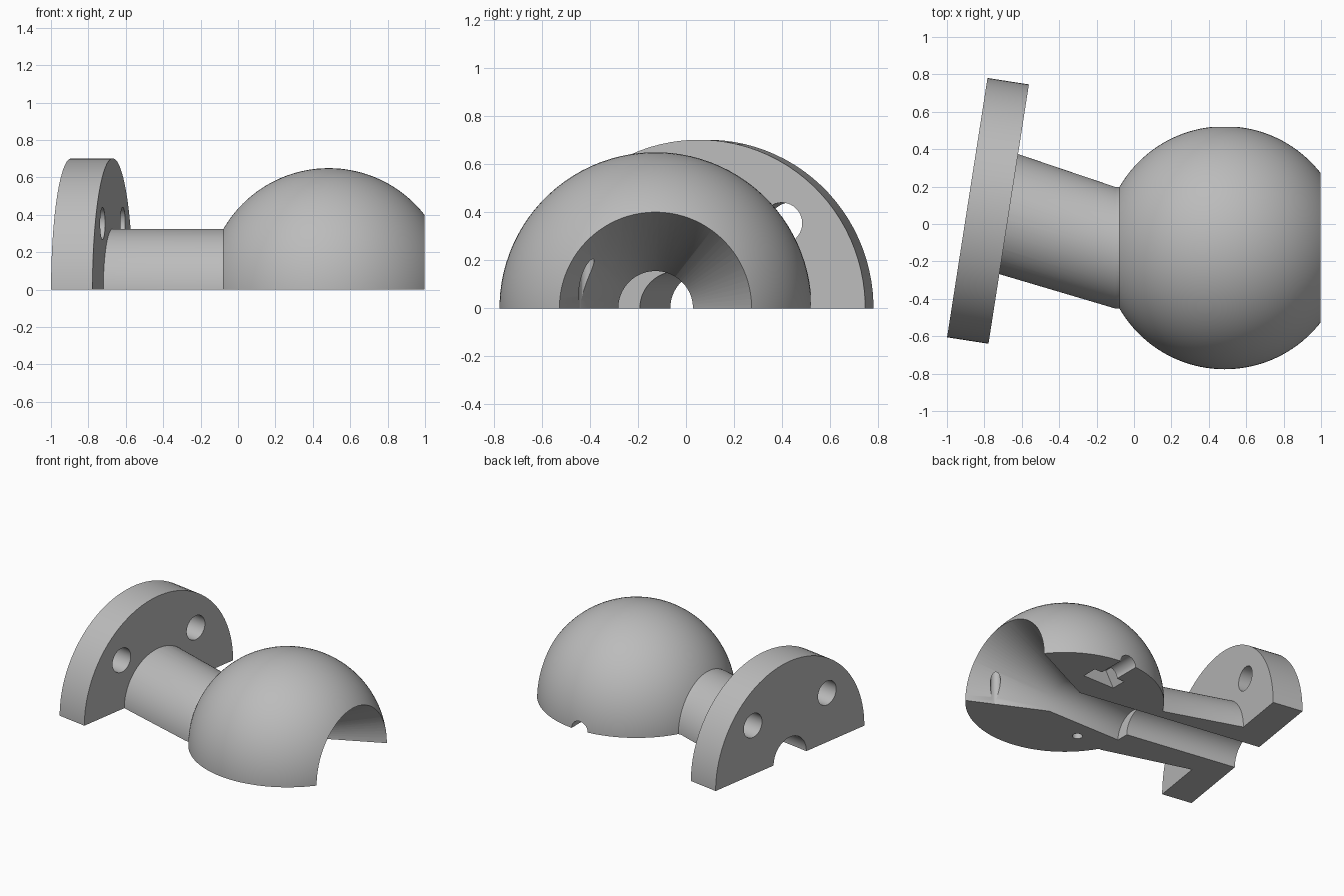
import bpy
import bmesh
import math
from mathutils import Vector, Matrix

if "Cube" in bpy.data.objects:
    bpy.data.objects.remove(bpy.data.objects["Cube"])

SEGMENTS = 96
BALL = Vector((0.485, -0.127, 0))           # ball centre
FLANGE = Vector((-0.67, 0.053, 0))          # centre of the flange's inner face
BACK = Vector((-1, 0, 0))                   # ball axis, pointing to the flange
TILT = (FLANGE - BALL).normalized()         # flange and bore axis
SIDE = Vector((0, 0, 1)).cross(TILT)        # across the flange
UP = Vector((0, 0, 1))
THICK = 0.224

grey = bpy.data.materials.new("plain grey")
grey.use_nodes = True
grey.diffuse_color = (0.5, 0.5, 0.5, 1)
grey.node_tree.nodes["Principled BSDF"].inputs["Base Color"].default_value = (0.5, 0.5, 0.5, 1)


def make_object(name, bm):
    bmesh.ops.recalc_face_normals(bm, faces=bm.faces)
    mesh = bpy.data.meshes.new(name)
    bm.to_mesh(mesh)
    bm.free()
    mesh.materials.append(grey)
    obj = bpy.data.objects.new(name, mesh)
    bpy.context.collection.objects.link(obj)
    return obj


def loft(name, rings, sides=SEGMENTS, phase=0.5):
    """Closed solid through circles given as (centre, axis, radius)."""
    bm = bmesh.new()
    loops = []
    for centre, axis, radius in rings:
        upright = abs(axis.z) > 0.9
        u = Vector((1, 0, 0)) if upright else UP.cross(axis).normalized()
        w = axis.cross(u)
        angles = [math.tau * (i + phase) / sides for i in range(sides)]
        loops.append([bm.verts.new(centre + radius * (math.cos(a) * u + math.sin(a) * w))
                      for a in angles])
    for a, b in zip(loops, loops[1:]):
        for i in range(sides):
            j = (i + 1) % sides
            bm.faces.new((a[i], a[j], b[j], b[i]))
    bm.faces.new(loops[0])
    bm.faces.new(loops[-1])
    return make_object(name, bm)


def rod(name, start, axis, length, radius, **kw):
    return loft(name, [(start, axis, radius), (start + axis * length, axis, radius)], **kw)


def box(name, centre, size):
    bm = bmesh.new()
    bmesh.ops.create_cube(bm, size=size, matrix=Matrix.Translation(centre))
    return make_object(name, bm)


def combine(target, tool, operation):
    mod = target.modifiers.new(tool.name, "BOOLEAN")
    mod.operation = operation
    mod.solver = "EXACT"
    mod.object = tool
    tool.hide_render = True
    bpy.context.view_layer.objects.active = target
    bpy.ops.object.modifier_apply(modifier=mod.name)
    bpy.data.objects.remove(tool)


# Ball
bm = bmesh.new()
bmesh.ops.create_uvsphere(bm, u_segments=SEGMENTS, v_segments=64, radius=0.65)
half_step = Matrix.Rotation(math.pi / SEGMENTS, 4, "Z")
bmesh.ops.transform(bm, verts=bm.verts, matrix=Matrix.Translation(BALL)
                    @ Matrix.Rotation(math.pi / 2, 4, "Y") @ half_step)
body = make_object("ball_mount_half", bm)

# Neck swept from the ball to the flange, and the round flange
neck = loft("neck", [(BALL + BACK * 0.3, BACK, 0.325),
                     (BALL + BACK * 0.585, BACK, 0.325),
                     (FLANGE, TILT, 0.325),
                     (FLANGE + TILT * 0.1, TILT, 0.325)])
flange = rod("flange", FLANGE, TILT, THICK, 0.702)
combine(body, neck, "UNION")
combine(body, flange, "UNION")

# Flared mouth with its straight throat, then the tilted bore
cutters = [
    loft("mouth", [(BALL - BACK * 0.615, BACK, 0.45),
                   (BALL, BACK, 0.155),
                   (BALL + BACK * 0.585, BACK, 0.155)]),
    rod("bore", BALL, TILT, 1.6, 0.1545),
]

# Bolt holes in the flange
for s in (-1, 1):
    start = FLANGE - TILT * 0.1 + SIDE * 0.35 * s + UP * 0.354
    cutters.append(rod("bolt_hole", start, TILT, THICK + 0.2, 0.086, sides=48))

# Side screw hole with its hexagonal nut pocket
out = Vector((0, 1, 0))
cutters.append(rod("screw_hole", BALL + out * 0.4, out, 0.4, 0.064, sides=48))
cutters.append(rod("nut_pocket", BALL + out * 0.345, out, 0.11, 0.125, sides=6, phase=0))

# Upright alignment pin holes
for s in (-1, 1):
    start = BALL + Vector((0.35 * s, -0.288, -0.1))
    cutters.append(rod("pin_hole", start, UP, 0.36, 0.033, sides=32))

# Flat underside and flat front of the mouth
cutters.append(box("underside_trim", (0, 0, -2), 4))
cutters.append(box("mouth_trim", (3, 0, 0.1), 4))

for cutter in cutters:
    combine(body, cutter, "DIFFERENCE")

bpy.ops.object.select_all(action="DESELECT")
body.select_set(True)
bpy.context.view_layer.objects.active = body
bpy.ops.object.shade_smooth_by_angle(angle=math.radians(30))
